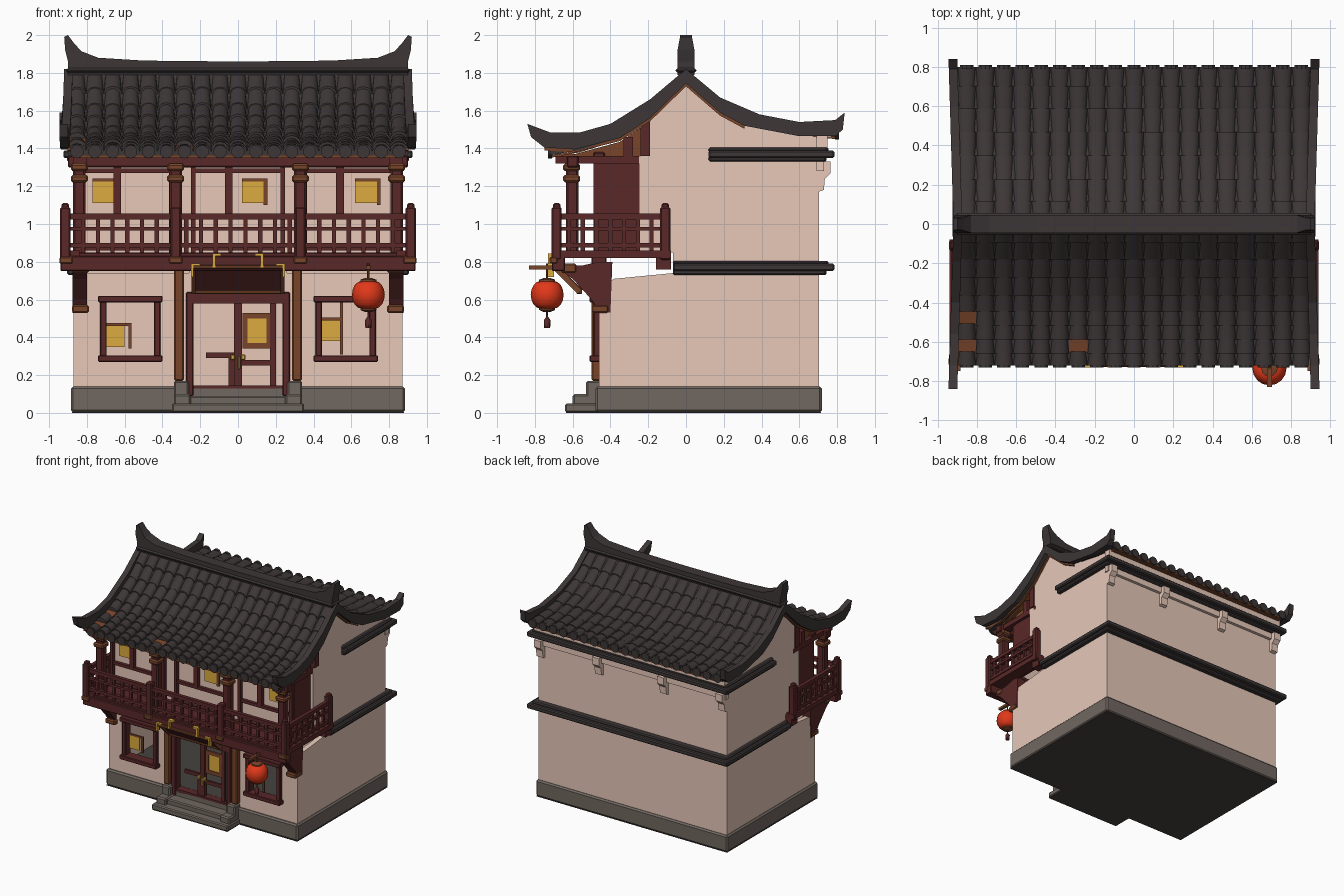
import bpy, bmesh, math, random
from mathutils import Matrix, Vector

random.seed(4)
cube = bpy.data.objects.get("Cube")
if cube:
    bpy.data.objects.remove(cube)


def material(name, r, g, b):
    m = bpy.data.materials.new(name)
    m.use_nodes = True
    m.diffuse_color = (r, g, b, 1)
    m.node_tree.nodes["Principled BSDF"].inputs["Base Color"].default_value = (r, g, b, 1)
    return m


PLASTER = material("plaster", .80, .58, .485)
TILE = material("roof_tile_grey", .047, .037, .038)
STONE = material("stone_grey", .165, .137, .118)
DARK = material("dark_floor_stone", .06, .055, .05)
RED = material("dark_red_wood", .10, .021, .021)
BROWN = material("brown_wood", .19, .06, .024)
GOLD = material("window_gold", .72, .41, .05)
SCARLET = material("lantern_red", .76, .04, .01)


def finish(name, bm, mat, smooth=False):
    bmesh.ops.recalc_face_normals(bm, faces=bm.faces)
    mesh = bpy.data.meshes.new(name)
    bm.to_mesh(mesh)
    bm.free()
    mesh.materials.append(mat)
    ob = bpy.data.objects.new(name, mesh)
    bpy.context.collection.objects.link(ob)
    if smooth:
        bpy.ops.object.select_all(action='DESELECT')
        ob.select_set(True)
        bpy.context.view_layer.objects.active = ob
        bpy.ops.object.shade_smooth_by_angle(angle=math.radians(40))
    return ob


def flipped(specs):
    return list(specs) + [(-s[1], -s[0]) + tuple(s[2:]) for s in specs]


def boxes(name, mat, specs, mirror=False, bevel=0):
    """Boxes given as x, y and z ranges, joined in one object."""
    bm = bmesh.new()
    for x0, x1, y0, y1, z0, z1 in (flipped(specs) if mirror else specs):
        place = Matrix.Translation(((x0 + x1) / 2, (y0 + y1) / 2, (z0 + z1) / 2))
        size = Matrix.Diagonal((x1 - x0, y1 - y0, z1 - z0, 1))
        bmesh.ops.create_cube(bm, size=1, matrix=place @ size)
    ob = finish(name, bm, mat)
    if bevel:
        mod = ob.modifiers.new("soft_edges", 'BEVEL')
        mod.width = bevel
        mod.segments = 1


def slab(name, mat, outline, x0, x1, mirror=True, flare=0):
    """Side outline (y, z) extruded between two x positions."""
    bm = bmesh.new()
    for side in ((1, -1) if mirror else (1,)):
        face = bm.faces.new([bm.verts.new((side * x0, y, z)) for y, z in outline])
        for v in bmesh.ops.extrude_face_region(bm, geom=[face])["geom"]:
            if isinstance(v, bmesh.types.BMVert):
                v.co.x = side * x1
    for v in bm.verts:
        v.co.x += math.copysign(flare * min(1, abs(v.co.y)), v.co.x)
    finish(name, bm, mat)


# Stone base and entrance steps
boxes("stone_base", STONE, [(-.885, .885, -.48, .72, .003, .14)], bevel=.012)
boxes("entrance_steps", STONE, [(-.35, .35, -.64, -.46, .003, .05), (-.26, .26, -.57, -.46, .04, .09)], bevel=.008)
boxes("step_side_blocks", STONE, [(.25, .34, -.6, -.44, .003, .1), (.26, .34, -.53, -.44, .08, .17)], True, .01)
boxes("base_underside", DARK, [(-.88, .88, -.475, .715, 0, .006), (-.345, .345, -.635, -.475, 0, .006)])
boxes("room_floor", DARK, [(-.83, .83, -.42, .66, .139, .146)])

# Plaster walls with door and window openings
boxes("lower_front_wall", PLASTER, [
    (.72, .87, -.46, -.42, .14, .74), (.26, .42, -.46, -.42, .14, .74),
    (.42, .72, -.46, -.42, .14, .28), (.42, .72, -.46, -.42, .6, .74),
    (0, .26, -.46, -.42, .62, .78)], True)
boxes("back_wall", PLASTER, [(-.87, .87, .66, .705, .14, 1.46), (-.88, .88, .69, .75, 1.39, 1.47),
                             (-.88, .88, .69, .73, 1.28, 1.34)])
boxes("upper_front_wall", PLASTER, [(-.82, .82, -.46, -.43, .83, 1.37)])
slab("side_wall", PLASTER, [
    (-.46, .14), (.7, .14), (.7, 1.46), (.4, 1.51), (.18, 1.6), (0, 1.75), (-.19, 1.57),
    (-.19, 1.36), (-.25, 1.36), (-.25, .85), (-.07, .85), (-.07, .74), (-.38, .71), (-.46, .67)], .83, .87)
for x in (.3, .84):
    slab("wall_corbels", PLASTER, [(.7, 1.17), (.73, 1.18), (.735, 1.24), (.765, 1.27), (.765, 1.33), (.7, 1.33)],
         x - .03, x + .03)

# Tiled ledges around the sides and back
for name, z, start in (("lower_ledge", .73, -.07), ("upper_ledge", 1.33, .12)):
    boxes(name, TILE, [(.85, .905, start, .74, z, z + .03), (.85, .925, start, .775, z + .02, z + .06),
                       (.85, .9, start, .75, z + .05, z + .075)], True, .008)
    boxes(name + "_back", TILE, [(-.9, .9, .69, .745, z, z + .03), (-.925, .925, .69, .785, z + .02, z + .06),
                                 (-.895, .895, .69, .755, z + .05, z + .075)], bevel=.008)

# Curved roof: wood deck, tile bed and rows of barrel tiles with a few lost
FRONT = [(0, 1.79), (-.19, 1.595), (-.4, 1.465), (-.56, 1.415), (-.72, 1.385)]
BACK = [(0, 1.79), (.18, 1.635), (.39, 1.535), (.6, 1.495), (.8, 1.485)]
LOST = [(6, 7), (0, 5), (0, 7)]


def along(path, t):
    i = min(int(t * (len(path) - 1)), len(path) - 2)
    return Vector(path[i]).lerp(Vector(path[i + 1]), t * (len(path) - 1) - i)


def offset(path, dz):
    return [(y, z + dz) for y, z in path]


def barrel_tiles(name, path, rows, columns, height, lost):
    bm = bmesh.new()
    pitch = 1.8 / columns
    for c in range(columns):
        x = -.9 + pitch * (c + .5)
        for r in range(rows):
            lift = random.uniform(0, .007)
            if (c, r) in lost:
                continue
            rings = []
            for t, wide in ((r / rows, .42), (min(1, (r + 1.15) / rows), .53)):
                y, z = along(path, t)
                rings.append([bm.verts.new((x - math.cos(a) * pitch * wide, y,
                                            z - .012 + lift + math.sin(a) * height * wide * 2))
                              for a in [math.pi * k / 6 for k in range(7)]])
            for k in range(6):
                bm.faces.new((rings[0][k], rings[0][k + 1], rings[1][k + 1], rings[1][k]))
            bm.faces.new(rings[1])
    finish(name, bm, TILE, True)


for side, path, rows, height, lost in (("front", FRONT, 9, .043, LOST), ("back", BACK, 7, .03, [])):
    slab(side + "_tile_bed", TILE, path + offset(path, -.022)[::-1], -.9, .9, False)
    slab(side + "_roof_deck", BROWN, offset(path, -.023) + offset(path, -.035)[::-1], -.86, .86, False)
    barrel_tiles(side + "_barrel_tiles", path, rows, 19, height, lost)
    # Round drip ends along the eave
    bm = bmesh.new()
    y, z = path[-1]
    for c in range(19):
        spot = Matrix.Translation((-.9 + 1.8 / 19 * (c + .5), y, z - .002))
        bmesh.ops.create_cone(bm, cap_ends=True, segments=10, radius1=.036, radius2=.036, depth=.02,
                              matrix=spot @ Matrix.Rotation(math.pi / 2, 4, 'X'))
    finish(side + "_drip_tiles", bm, TILE)

# Wood laid bare where tiles are lost
for c, r in LOST:
    bare = [tuple(along(FRONT, (r + k) / 9)) for k in (.1, 1)]
    left = -.9 + c * 1.8 / 19
    slab("bare_wood", BROWN, offset(bare, .004) + offset(bare, -.002)[::-1], left, left + .095, False)

# Upswept gable edges
TOP = [(-.84, 1.53), (-.72, 1.485), (-.56, 1.485), (-.4, 1.53), (-.19, 1.66), (0, 1.82),
       (.18, 1.67), (.39, 1.58), (.6, 1.54), (.79, 1.55), (.84, 1.59)]
UNDER = [(.83, 1.5), (.79, 1.465), (.6, 1.465), (.31, 1.52), (.18, 1.59), (0, 1.745),
         (-.19, 1.56), (-.35, 1.455), (-.59, 1.395), (-.75, 1.405), (-.82, 1.46)]
slab("gable_edge", TILE, TOP + UNDER, .875, .92, flare=.03)
slab("gable_board", BROWN, UNDER[3:-1] + offset(UNDER[3:-1], -.016)[::-1], .865, .885, flare=.025)

# Ridge with raised horns
horn = [(0, 1.86), (.5, 1.865), (.74, 1.88), (.83, 1.915), (.87, 1.96), (.9, 2), (.92, 1.99),
        (.915, 1.92), (.9, 1.86), (.9, 1.79), (0, 1.79)]
bm = bmesh.new()
for side in (1, -1):
    face = bm.faces.new([bm.verts.new((side * x, -.045, z)) for x, z in horn])
    for v in bmesh.ops.extrude_face_region(bm, geom=[face])["geom"]:
        if isinstance(v, bmesh.types.BMVert):
            v.co.y = .045
for v in bm.verts:
    if v.co.z > 1.95:
        v.co.y *= .7
finish("roof_ridge", bm, TILE)
boxes("ridge_moulding", TILE, [(-.91, .91, -.055, .055, 1.8, 1.825)], bevel=.01)

# Eave framing
slab("eave_infill", BROWN, [(-.7, 1.375), (-.59, 1.37), (-.35, 1.435), (-.19, 1.545), (-.17, 1.36), (-.68, 1.36)],
     .80, .835)
boxes("eave_beams", RED, [(-.9, .9, -.63, -.57, 1.3, 1.36), (-.86, .86, -.49, -.43, 1.32, 1.38)], bevel=.006)
boxes("side_eave_beams", RED, [(.80, .87, -.69, -.17, 1.32, 1.36), (.82, .87, -.33, -.28, 1.36, 1.46),
                               (.82, .88, -.24, -.19, 1.36, 1.54)], True)

# Balcony floor, beams, columns and railing
boxes("balcony_floor", RED, [(-.92, .92, -.69, -.42, .82, .85), (-.94, .94, -.71, -.64, .75, .83),
                             (-.86, .86, -.5, -.42, .76, .83)], bevel=.006)
boxes("balcony_side_beams", RED, [(.84, .94, -.7, -.08, .82, .86), (.85, .92, -.16, -.08, .76, .83)], True)
boxes("balcony_columns", RED, [(x - .033, x + .033, -.635, -.57, .84, 1.32) for x in (.33, .84)], True, .01)
boxes("column_capitals", BROWN, [(x - .045, x + .045, -.65, -.56, z, z + .04)
                                 for x in (.33, .84) for z in (1.22, 1.28)], True, .01)
boxes("beam_caps", BROWN, [(x - .035, x + .035, -.722, -.68, .79, .825) for x in (.33, .91)], True, .006)
boxes("railing_posts", RED, [(x - .027, x + .027, y - .027, y + .027, .81, 1.09)
                             for x, y in ((.915, -.685), (.915, -.11), (.33, -.685))], True, .008)
boxes("railing_knobs", RED, [(.895, .935, y - .02, y + .02, 1.08, 1.11) for y in (-.685, -.11)], True, .008)
rails = [(1.025, 1.055), (.965, .985), (.875, .9)]
boxes("front_rails", RED, [(-.92, .92, -.7, -.67, a, b) for a, b in rails])
boxes("side_rails", RED, [(.9, .93, -.69, -.1, a, b) for a, b in rails], True)
boxes("front_balusters", RED, [(x - .011, x + .011, -.694, -.674, .85, 1.03)
                               for x in [.04 + .078 * i for i in range(12)]], True)
boxes("side_balusters", RED, [(.905, .925, y - .011, y + .011, .85, 1.03)
                              for y in [-.62 + .073 * i for i in range(7)]], True)
slab("balcony_brackets", RED, [(-.7, .78), (-.55, .78), (-.46, .8), (-.39, .8), (-.4, .53), (-.46, .54),
                               (-.5, .6), (-.6, .71)], .80, .875)
boxes("bracket_feet", BROWN, [(.79, .88, -.5, -.41, .53, .57), (.79, .88, -.66, -.58, .74, .79)], True, .008)

# Upper rooms: framed bays with gold panes
boxes("upper_side_panel", RED, [(.80, .845, -.46, -.25, .84, 1.34)], True)
for centre, pane in ((-.59, -.71), (0, .08), (.59, .68)):
    frame = [(centre + a, centre + a + .025, -.49, -.45, .84, 1.34) for a in (-.25, .225)]
    frame += [(centre - .07, centre - .03, -.49, -.45, 1.05, 1.34)]
    frame += [(centre - .25, centre + .25, -.485, -.45, z, z + .025) for z in (.86, 1.03, 1.27)]
    boxes("upper_bay_frame", RED, frame)
    boxes("upper_gold_pane", GOLD, [(pane - .06, pane + .06, -.469, -.461, 1.11, 1.23)])
    boxes("upper_pane_bars", BROWN, [(pane + .055, pane + .075, -.475, -.46, 1.1, 1.24),
                                     (pane - .06, pane + .075, -.475, -.46, 1.225, 1.24)])

# Ground floor windows
boxes("window_frames", RED, [
    (.41, .445, -.49, -.42, .28, .61), (.695, .73, -.49, -.42, .28, .61),
    (.40, .74, -.51, -.42, .27, .305), (.40, .74, -.51, -.42, .585, .62)], True, .005)
boxes("window_gold_panes", GOLD, [(-.695, -.6, -.44, -.433, .35, .46), (.445, .54, -.44, -.433, .38, .49)])
boxes("window_lattice", BROWN, [(-.695, -.57, -.448, -.436, .46, .475), (-.58, -.565, -.448, -.436, .34, .475),
                                (.445, .55, -.448, -.436, .49, .505), (.54, .555, -.448, -.436, .31, .585)])

# Doorway and its leaves
boxes("door_posts", RED, [(.235, .275, -.49, -.42, .09, .64)], True, .006)
boxes("porch_posts", BROWN, [(.285, .34, -.5, -.44, .17, .78)], True, .008)
boxes("door_frame", RED, [(-.27, .27, -.49, -.42, .58, .63), (-.24, .24, -.48, -.42, .09, .145),
                          (-.02, .02, -.47, -.44, .12, .6)])
boxes("door_rails", RED, [(-.17, -.02, -.462, -.445, .29, .32), (-.05, -.02, -.462, -.445, .13, .3),
                          (.17, .2, -.462, -.445, .14, .59), (.02, .2, -.462, -.445, .25, .28)])
boxes("door_gold_pane", GOLD, [(.05, .15, -.455, -.447, .37, .5)])
boxes("door_pane_frame", BROWN, [(.025, .17, -.462, -.444, .34, .37), (.025, .17, -.462, -.444, .5, .53),
                                 (.025, .05, -.462, -.444, .34, .53), (.15, .175, -.462, -.444, .34, .53)])
boxes("door_handles", GOLD, [(-.04, -.015, -.49, -.465, .28, .31), (.015, .04, -.49, -.465, .28, .31),
                             (.0, .012, -.49, -.465, .23, .3)], bevel=.005)

# Plain sign board leaning out over the door, with gilded trim
slab("sign_board", RED, [(-.57, .64), (-.7, .77), (-.68, .785), (-.55, .655)], -.23, .23, False)
slab("sign_side_trim", BROWN, [(-.575, .63), (-.715, .77), (-.69, .79), (-.55, .65)], .225, .245)
boxes("sign_stays", RED, [(-.2, .2, -.57, -.44, .65, .68)])
boxes("sign_trim", BROWN, [(-.23, .23, -.58, -.55, .63, .65), (-.24, .24, -.728, -.69, .762, .782)], bevel=.004)
boxes("sign_scrolls", GOLD, [(.2, .245, -.73, -.7, .78, .79), (.12, .135, -.73, -.7, .77, .84),
                             (.09, .135, -.73, -.7, .83, .845), (.235, .25, -.73, -.7, .72, .79)], True)

# Hanging lantern
LX, LY = .69, -.735


def lathe(name, mat, rings, sides):
    bm = bmesh.new()
    loops = [[bm.verts.new((LX + r * math.cos(k * math.tau / sides), LY + r * math.sin(k * math.tau / sides), z))
              for k in range(sides)] for r, z in rings]
    for low, high in zip(loops, loops[1:]):
        for k in range(sides):
            bm.faces.new((low[k], low[(k + 1) % sides], high[(k + 1) % sides], high[k]))
    bm.faces.new(loops[0])
    bm.faces.new(loops[-1])
    finish(name, bm, mat, True)


lathe("lantern_body", SCARLET, [(.035 + .052 * math.sin(math.pi * i / 8), .625 - .073 * math.cos(math.pi * i / 8))
                                for i in range(9)], 16)
lathe("lantern_top_cap", BROWN, [(.042, .69), (.042, .705), (.015, .715)], 12)
lathe("lantern_bottom_cap", BROWN, [(.02, .535), (.042, .545), (.042, .56)], 12)
lathe("lantern_cord", BROWN, [(.006, .71), (.006, .79)], 6)
lathe("lantern_tassel", RED, [(.016, .45), (.018, .49), (.005, .51), (.005, .54)], 8)
boxes("lantern_arm", BROWN, [(LX - .012, LX + .012, -.83, -.64, .76, .78)])
